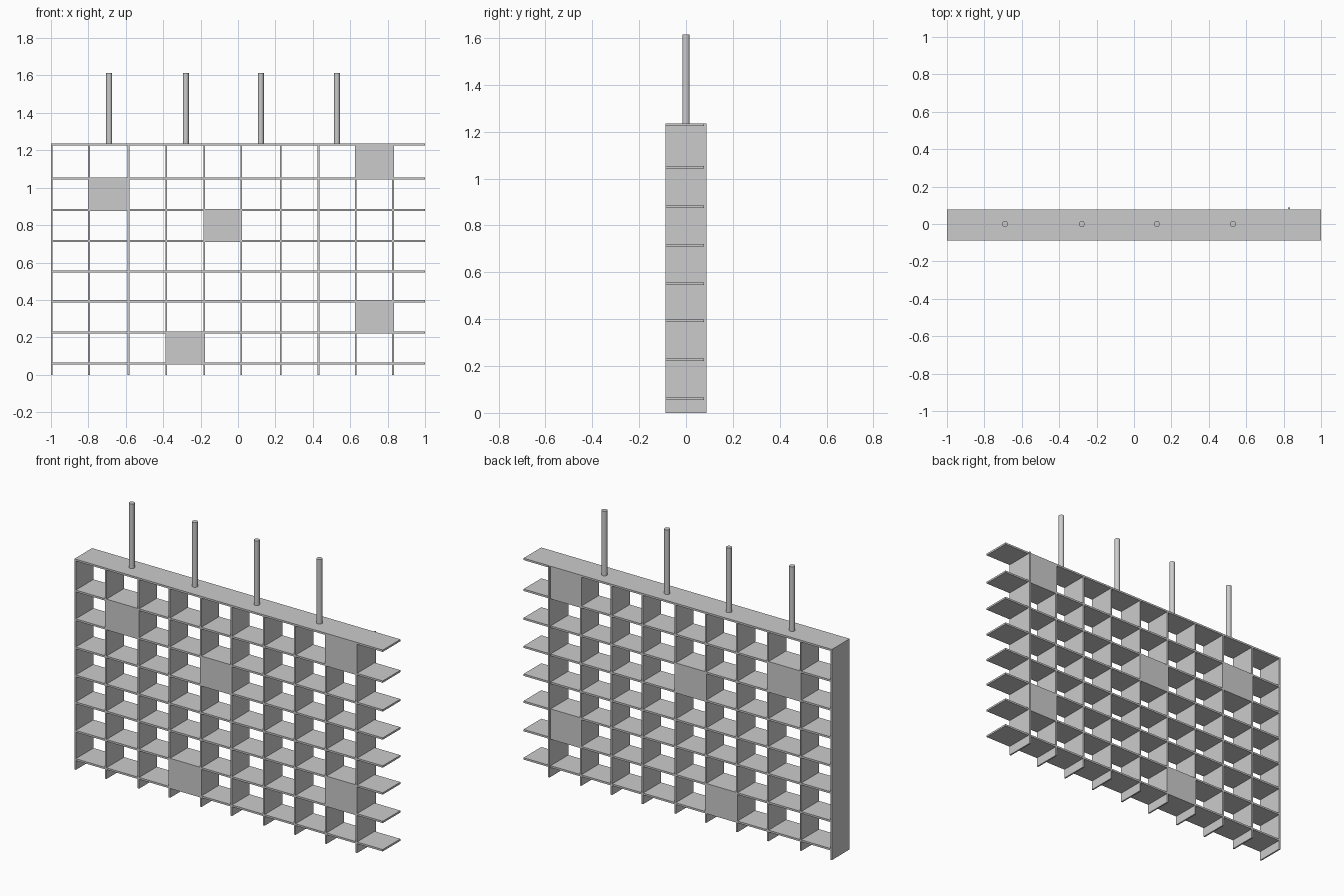
import bpy

if "Cube" in bpy.data.objects:
    bpy.data.objects.remove(bpy.data.objects["Cube"])

# Grid lines and depth
XS = [-0.996, -0.797, -0.585, -0.384, -0.181, 0.017, 0.229, 0.430, 0.630, 0.829]
ZS = [0.06, 0.226, 0.393, 0.551, 0.715, 0.88, 1.049, 1.23]
FRONT, BACK = -0.087, 0.077
T_V, T_H = 0.009, 0.011


def box(name, x0, x1, y0, y1, z0, z1):
    bpy.ops.mesh.primitive_cube_add(size=1, location=((x0 + x1) / 2, (y0 + y1) / 2, (z0 + z1) / 2))
    ob = bpy.context.object
    ob.name = name
    ob.scale = (x1 - x0, y1 - y0, z1 - z0)
    bpy.ops.object.transform_apply(location=False, rotation=False, scale=True)
    return ob


# Upright dividers; the last one sticks out a little at the back
for i, x in enumerate(XS):
    back = 0.087 if i == len(XS) - 1 else BACK
    box(f"upright_{i}", x - T_V / 2, x + T_V / 2, FRONT, back, 0, ZS[-1] + T_H / 2)

# Horizontal shelves, overhanging the last upright
for i, z in enumerate(ZS):
    box(f"shelf_{i}", -1, 1, FRONT, BACK, z - T_H / 2, z + T_H / 2)

# Filled cells (column, row)
for c, r in [(1, 5), (4, 4), (8, 6), (8, 1), (3, 0)]:
    box(f"filled_cell_{c}_{r}", XS[c], XS[c + 1], FRONT, BACK, ZS[r], ZS[r + 1])

# Hanging rods on the top shelf
for i, x in enumerate([-0.689, -0.279, 0.122, 0.529]):
    z0, z1 = ZS[-1], 1.614
    bpy.ops.mesh.primitive_cylinder_add(vertices=24, radius=0.016, depth=z1 - z0,
                                        location=(x, 0, (z0 + z1) / 2))
    bpy.context.object.name = f"hanging_rod_{i}"
    bpy.ops.object.shade_smooth_by_angle()
